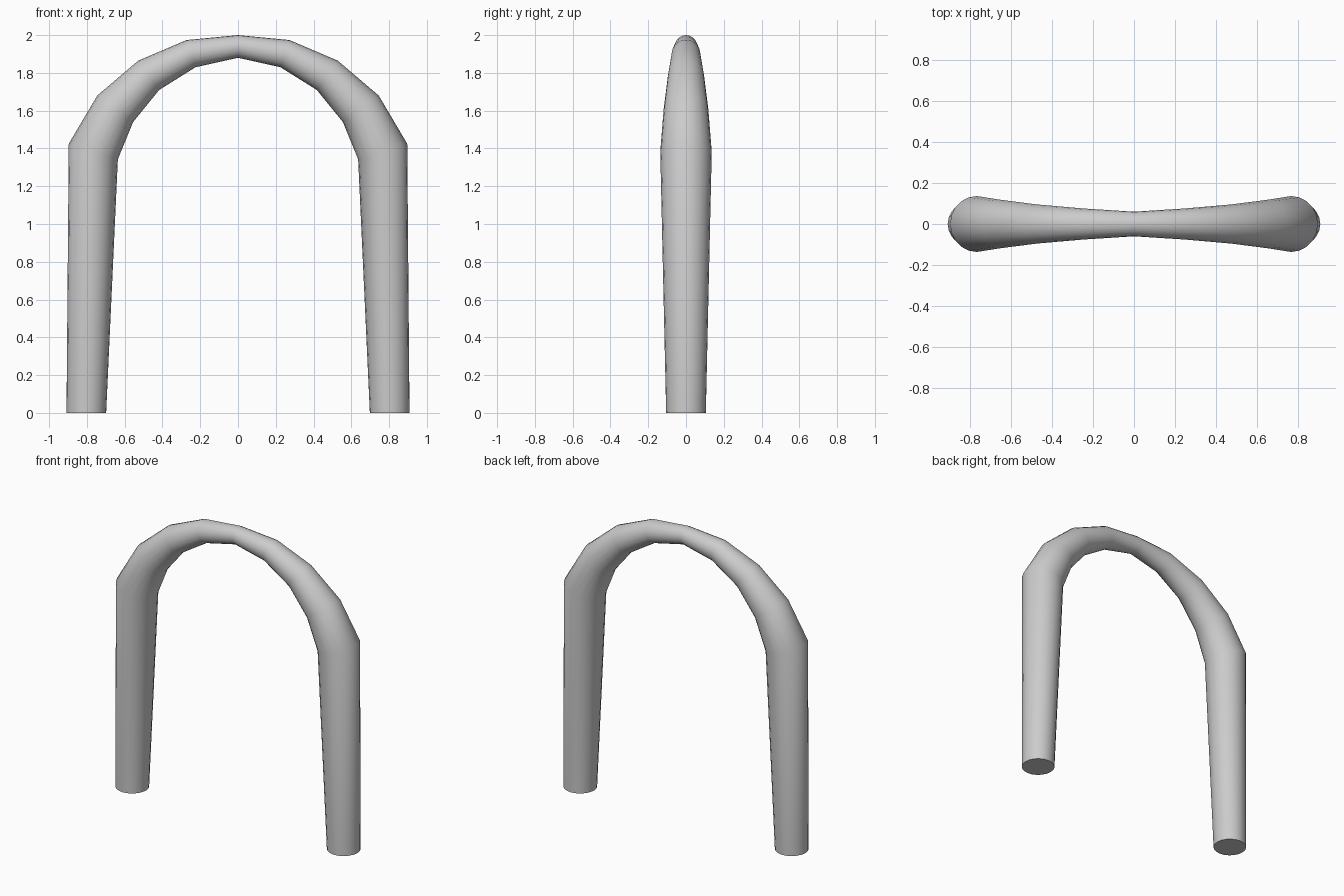
import bpy, bmesh, math
from mathutils import Vector

if "Cube" in bpy.data.objects:
    bpy.data.objects.remove(bpy.data.objects["Cube"])

SIDES = 20
# half-arch cross-sections: outer x, outer z, inner x, inner z
half = [
    (0.908, 0.0, 0.698, 0.0),
    (0.896, 1.425, 0.636, 1.343),
    (0.745, 1.68, 0.555, 1.54),
    (0.528, 1.865, 0.417, 1.71),
    (0.272, 1.974, 0.225, 1.83),
]
crown = [(0.0, 2.0, 0.0, 1.88)]
sections = half + crown + [(-a, b, -c, d) for a, b, c, d in reversed(half)]

bm = bmesh.new()


def ring(ox, oz, ix, iz):
    """Circle whose diameter runs from the outer to the inner edge."""
    outer, inner = Vector((ox, 0, oz)), Vector((ix, 0, iz))
    centre, axis = (outer + inner) / 2, (outer - inner) / 2
    side = Vector((0, axis.length, 0))
    return [bm.verts.new(centre + axis * math.cos(t) + side * math.sin(t))
            for t in (2 * math.pi * i / SIDES for i in range(SIDES))]


# tapered tube
rings = [ring(*s) for s in sections]
for a, b in zip(rings, rings[1:]):
    for i in range(SIDES):
        j = (i + 1) % SIDES
        bm.faces.new((a[i], a[j], b[j], b[i]))

# flat feet
bm.faces.new(rings[0])
bm.faces.new(rings[-1])
bmesh.ops.recalc_face_normals(bm, faces=bm.faces)

mesh = bpy.data.meshes.new("arch_tube")
bm.to_mesh(mesh)
bm.free()
arch = bpy.data.objects.new("arch_tube", mesh)
bpy.context.collection.objects.link(arch)
bpy.context.view_layer.objects.active = arch
arch.select_set(True)
bpy.ops.object.shade_smooth_by_angle(angle=math.radians(45))
